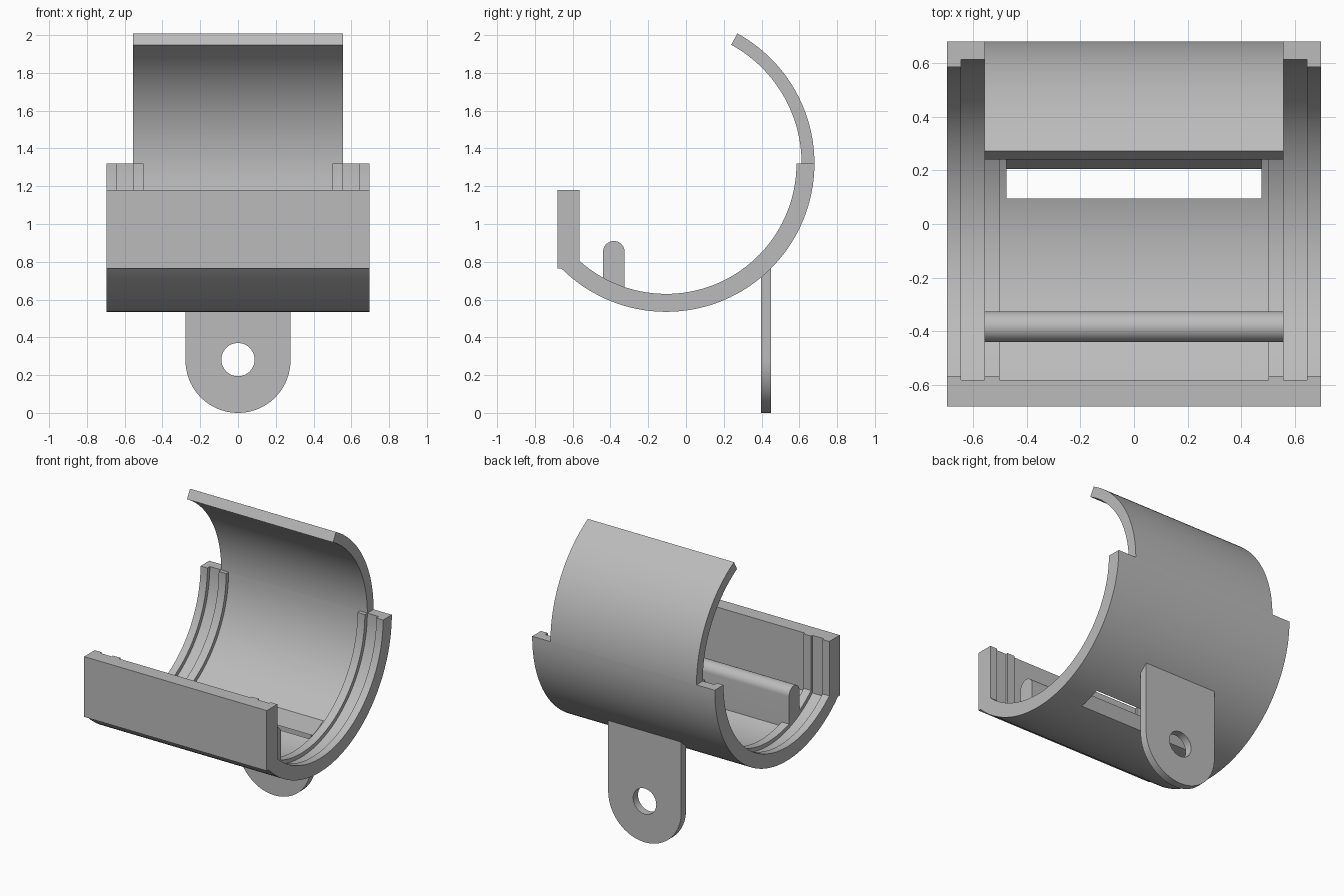
import bpy
import bmesh
from math import sin, cos, acos, pi, radians
from mathutils import Vector

if "Cube" in bpy.data.objects:
    bpy.data.objects.remove(bpy.data.objects["Cube"])

grey = bpy.data.materials.new("plain_grey")
grey.use_nodes = True
COLOUR = (0.5, 0.5, 0.5, 1)
grey.diffuse_color = COLOUR
grey.node_tree.nodes["Principled BSDF"].inputs["Base Color"].default_value = COLOUR

# Main dimensions of the cradle, in the side plane (y, z)
CY, CZ = -0.105, 1.32
R_OUT, R_GROOVE, R_RIDGE = 0.785, 0.717, 0.69
HALF, LIP_HALF = 0.695, 0.556
PLATE_FRONT, PLATE_GROOVE, PLATE_RIDGE = -0.68, -0.58, -0.565
PLATE_TOP, PLATE_BOTTOM = 1.18, 0.765


def arc(cy, cz, r, start, end, n=48):
    return [(cy + r * cos(start + (end - start) * i / n),
             cz + r * sin(start + (end - start) * i / n)) for i in range(n + 1)]


def prism(name, points, low, high, axis="x"):
    """Extrude a closed outline along x (outline in y, z) or y (outline in x, z)."""
    def place(p, d):
        return (d, p[0], p[1]) if axis == "x" else (p[0], d, p[1])
    bm = bmesh.new()
    face = bm.faces.new([bm.verts.new(place(p, low)) for p in points])
    moved = bmesh.ops.extrude_face_region(bm, geom=[face])
    verts = [v for v in moved["geom"] if isinstance(v, bmesh.types.BMVert)]
    bmesh.ops.translate(bm, verts=verts, vec=Vector(place((0, 0), high - low)))
    bmesh.ops.recalc_face_normals(bm, faces=bm.faces)
    mesh = bpy.data.meshes.new(name)
    bm.to_mesh(mesh)
    bm.free()
    mesh.materials.append(grey)
    obj = bpy.data.objects.new(name, mesh)
    bpy.context.collection.objects.link(obj)
    return obj


def activate(obj):
    bpy.ops.object.select_all(action="DESELECT")
    obj.select_set(True)
    bpy.context.view_layer.objects.active = obj


def cut(obj, cutter):
    mod = obj.modifiers.new("cut", "BOOLEAN")
    mod.operation = "DIFFERENCE"
    mod.solver = "EXACT"
    mod.object = cutter
    activate(obj)
    bpy.ops.object.modifier_apply(modifier=mod.name)
    bpy.data.objects.remove(cutter)


def angle_at(r, y):
    """Angle on the lower half of the circle where it reaches the given y."""
    return -acos((y - CY) / r)


# Cradle: lower shell running into the upright front plate
outer = arc(CY, CZ, R_OUT, 0, radians(-135))
inner = arc(CY, CZ, R_RIDGE, angle_at(R_RIDGE, PLATE_RIDGE), 0)
cradle = prism("cradle", outer + [(PLATE_FRONT, PLATE_BOTTOM), (PLATE_FRONT, PLATE_TOP),
                                  (PLATE_RIDGE, PLATE_TOP)] + inner, -HALF, HALF)

# Wide centre recess and a narrow groove near each end
groove = arc(CY, CZ, R_GROOVE, 0, angle_at(R_GROOVE, PLATE_GROOVE))
groove = [(CY + R_GROOVE, 1.5)] + groove + [(PLATE_GROOVE, 1.5)]
for low, high in ((-0.5, 0.5), (0.556, 0.643), (-0.643, -0.556)):
    cut(cradle, prism("groove_cutter", groove, low, high))

# Slanted strap slot through the bottom
slot = [(0.059 - 0.042, 0.553 - 0.091), (0.205 - 0.042, 0.599 - 0.091),
        (0.25 + 0.042, 0.70 + 0.091), (0.095 + 0.042, 0.631 + 0.091)]
cut(cradle, prism("slot_cutter", slot, -0.475, 0.475))

# Curved upper lip
lip_end = radians(61.3)
lip = prism("upper_lip", arc(CY, CZ, R_OUT, 0, lip_end) + arc(CY, CZ, R_GROOVE, lip_end, 0),
            -LIP_HALF, LIP_HALF)

# Round-topped rib inside the cradle
rib = prism("inner_rib", [(-0.439, 0.63), (-0.325, 0.63)] + arc(-0.382, 0.853, 0.057, 0, pi, 24),
            -LIP_HALF, LIP_HALF)

# Hanging tab with a round hole
tab = prism("mounting_tab", [(-0.278, 0.768), (0.278, 0.768)] + arc(0, 0.278, 0.278, 0, -pi),
            0.396, 0.449, "y")
cut(tab, prism("hole_cutter", arc(0, 0.282, 0.088, 0, 2 * pi)[:-1], 0.3, 0.55, "y"))

for part in (cradle, lip, rib, tab):
    activate(part)
    bpy.ops.object.shade_smooth_by_angle(angle=radians(25))
